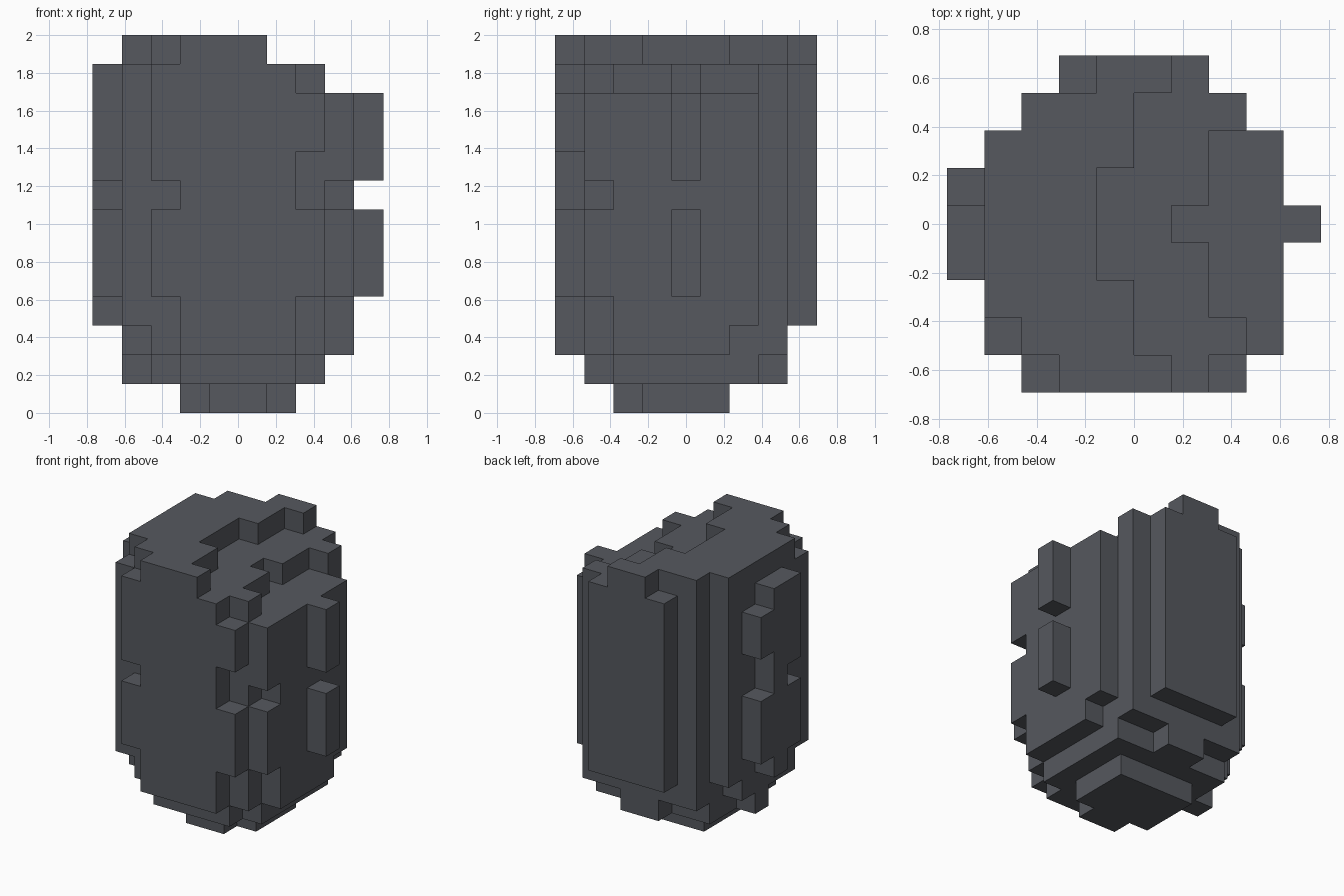
import bpy
import bmesh
from mathutils import Vector

default_cube = bpy.data.objects.get("Cube")
if default_cube:
    bpy.data.objects.remove(default_cube, do_unlink=True)

COUNT = (10, 9, 13)          # blocks along x, y and z
UNIT = 2 / COUNT[2]
cells = set()


def block(x, y, z):
    """All grid cells inside a box given by its edge ranges."""
    return {(i, j, k) for i in range(*x) for j in range(*y) for k in range(*z)}


def add(x, y, *heights):
    for z in heights:
        cells.update(block(x, y, z))


def carve(x, y, z):
    cells.difference_update(block(x, y, z))


# Main body, tapering at the bottom and the corners
add((1, 9), (2, 6), (2, 12))
add((1, 9), (6, 7), (3, 12))
add((2, 8), (1, 8), (2, 12))

# Front corner columns
add((1, 2), (1, 2), (3, 12))
add((8, 9), (1, 2), (4, 7), (8, 11))

# Front plate with ragged sides
add((3, 7), (0, 1), (2, 12))
add((2, 3), (0, 1), (4, 7), (8, 12))
add((7, 8), (0, 1), (4, 7), (9, 11))

# Back plate
add((3, 7), (8, 9), (3, 12))

# Ledge cut into the upper shoulder
carve((7, 9), (2, 7), (11, 12))
carve((6, 7), (4, 5), (11, 12))

# Raised top layer with a stepped edge
top = (12, 13)
add((3, 6), (0, 1), top)
add((2, 5), (1, 2), top)
add((1, 5), (2, 3), top)
add((1, 4), (3, 6), top)
add((1, 5), (6, 7), top)
add((2, 5), (7, 8), top)
add((4, 6), (8, 9), top)

# Lower layer
lower = (1, 2)
add((3, 7), (1, 2), lower)
add((2, 8), (2, 7), lower)
add((1, 2), (4, 5), lower)
add((4, 6), (7, 8), lower)

# Foot
foot = (0, 1)
add((4, 6), (2, 3), foot)
add((3, 7), (3, 6), foot)

# Side ridges
add((9, 10), (4, 5), (4, 7), (8, 11))
add((0, 1), (4, 5), (3, 12))
add((0, 1), (3, 4), (4, 7), (8, 12))
add((0, 1), (5, 6), (4, 7), (9, 11))


def skin(name, material):
    """Cover every exposed side of the cells with a flat quad."""
    bm = bmesh.new()
    verts = {}
    centre = Vector((COUNT[0] / 2, COUNT[1] / 2, 0))

    def vert(p):
        if p not in verts:
            verts[p] = bm.verts.new((Vector(p) - centre) * UNIT)
        return verts[p]

    for cell in sorted(cells):
        for axis in range(3):
            u, v = (axis + 1) % 3, (axis + 2) % 3
            for side in (0, 1):
                neighbour = list(cell)
                neighbour[axis] += 1 if side else -1
                if tuple(neighbour) in cells:
                    continue
                corners = []
                for du, dv in ((0, 0), (1, 0), (1, 1), (0, 1)):
                    p = list(cell)
                    p[axis] += side
                    p[u] += du
                    p[v] += dv
                    corners.append(vert(tuple(p)))
                bm.faces.new(corners if side else corners[::-1])

    mesh = bpy.data.meshes.new(name)
    bm.to_mesh(mesh)
    bm.free()
    mesh.materials.append(material)
    obj = bpy.data.objects.new(name, mesh)
    bpy.context.collection.objects.link(obj)
    return obj


# Slate grey stone
slate = bpy.data.materials.new("slate_grey")
slate.use_nodes = True
colour = (0.092, 0.098, 0.113, 1)
slate.diffuse_color = colour
slate.node_tree.nodes["Principled BSDF"].inputs["Base Color"].default_value = colour

skin("blocky_boulder", slate)
